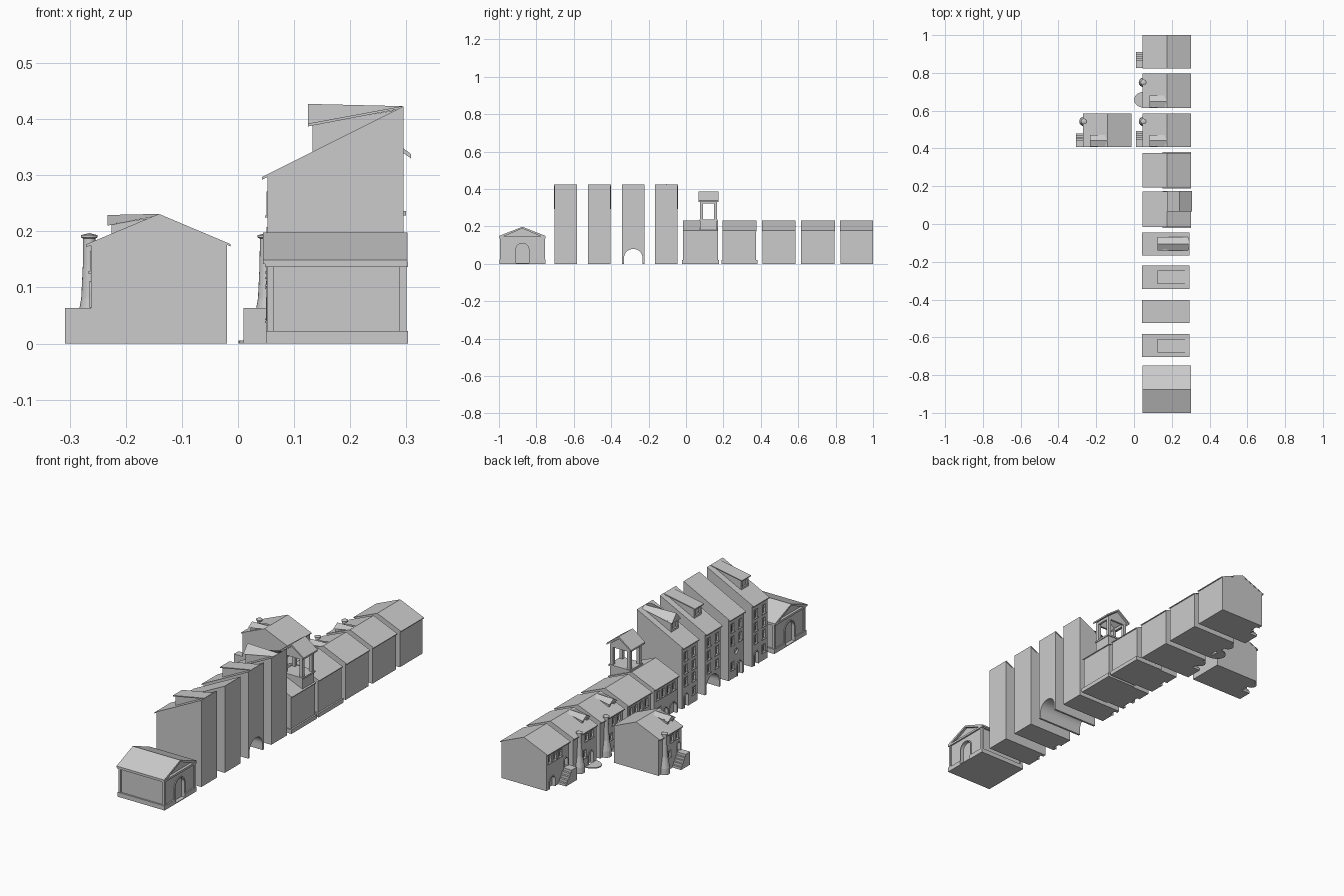
import bpy, bmesh, math
from mathutils import Vector

if "Cube" in bpy.data.objects:
    bpy.data.objects.remove(bpy.data.objects["Cube"])

X0, X1 = 0.053, 0.295      # street wall and rear wall


def extrude(name, pts, vec):
    """Closed planar outline swept along vec."""
    bm = bmesh.new()
    f = bm.faces.new([bm.verts.new(p) for p in pts])
    r = bmesh.ops.extrude_face_region(bm, geom=[f])
    bmesh.ops.translate(bm, vec=Vector(vec),
                        verts=[v for v in r['geom'] if isinstance(v, bmesh.types.BMVert)])
    bmesh.ops.recalc_face_normals(bm, faces=bm.faces)
    me = bpy.data.meshes.new(name)
    bm.to_mesh(me)
    bm.free()
    ob = bpy.data.objects.new(name, me)
    bpy.context.collection.objects.link(ob)
    return ob


def xz(name, prof, y0, y1, dx=0):
    return extrude(name, [(x + dx, y0, z) for x, z in prof], (0, y1 - y0, 0))


def yz(name, prof, x0, x1):
    return extrude(name, [(x0, y, z) for y, z in prof], (x1 - x0, 0, 0))


def box(name, x0, x1, y0, y1, z0, z1):
    return xz(name, [(x0, z0), (x1, z0), (x1, z1), (x0, z1)], y0, y1)


def arch(cy, r, z0, spring, n=12):
    return [(cy - r, z0), (cy + r, z0)] + [
        (cy + r * math.cos(math.pi * i / n), spring + r * math.sin(math.pi * i / n))
        for i in range(n + 1)]


def cut(ob, cutters):
    for c in cutters:
        c.hide_render = True
        m = ob.modifiers.new("cut", 'BOOLEAN')
        m.operation, m.solver, m.object = 'DIFFERENCE', 'EXACT', c
    bpy.context.view_layer.update()
    me = bpy.data.meshes.new_from_object(
        ob.evaluated_get(bpy.context.evaluated_depsgraph_get()))
    ob.modifiers.clear()
    ob.data = me
    for c in cutters:
        bpy.data.objects.remove(c)


def window(x, cy, z0, w, h):
    """Recess cutter plus sill, lintel, jambs and crossing bars."""
    a, b, t = cy - w / 2, cy + w / 2, 0.003
    for n, y0, y1, p, q in (("sill", a - .005, b + .005, z0 - t, z0),
                            ("lintel", a - t, b + t, z0 + h, z0 + h + t),
                            ("jamb", a - t, a, z0, z0 + h),
                            ("jamb", b, b + t, z0, z0 + h)):
        box("window_" + n, x - (.005 if n == "sill" else .002), x + .002, y0, y1, p, q)
    box("window_mullion", x + .003, x + .009, cy - .001, cy + .001, z0, z0 + h)
    box("window_bar", x + .003, x + .009, a, b, z0 + h * .6, z0 + h * .6 + .002)
    return box("window_cutter", x - .01, x + .008, a, b, z0, z0 + h)


def door(x, cy, r, z0, spring):
    s = yz("door_surround", arch(cy, r + .004, z0, spring), x - .003, x + .001)
    cut(s, [yz("c", arch(cy, r, z0 - .01, spring), x - .02, x + .02)])
    return yz("door_cutter", arch(cy, r, z0 - .01 if z0 < .01 else z0, spring), x - .01, x + .014)


def dormer(x_front, x_back, y0, y1, z_low, z_eave, z_top, z_back, gable, dx=0):
    """Roof dormer: wedge wall with a gabled or single-slope roof."""
    m = .006
    c = (y0 + y1) / 2
    w = xz("dormer_wall", [(x_front, z_low), (x_back, z_back - .005), (x_front, z_eave + .003)],
           y0, y1, dx)
    cut(w, [box("c", x_front + dx - .01, x_front + dx + .008, y0 + .012, y1 - .012,
                z_low + (z_eave - z_low) * .3, z_eave - .004)])
    xf = x_front - .008
    if gable:
        bm = bmesh.new()
        p = [bm.verts.new((x + dx, y, z)) for x, y, z in (
            (xf, y0 - m, z_eave), (xf, y1 + m, z_eave), (xf, c, z_top), (x_back, c, z_back),
            (x_back, y0 - m, z_back - .003), (x_back, y1 + m, z_back - .003))]
        for f in ((0, 1, 2), (0, 2, 3, 4), (1, 5, 3, 2), (0, 4, 5, 1), (4, 3, 5)):
            bm.faces.new([p[i] for i in f])
        bmesh.ops.recalc_face_normals(bm, faces=bm.faces)
        me = bpy.data.meshes.new("dormer_roof")
        bm.to_mesh(me)
        bm.free()
        bpy.context.collection.objects.link(bpy.data.objects.new("dormer_roof", me))
    else:
        xz("dormer_roof", [(xf, z_eave), (x_back, z_back - .004), (x_back, z_back),
                           (xf, z_eave + .005)], y0 - m, y1 + m, dx)


def chimney(cx, cy):
    prof = [(.025, 0), (.024, .03), (.019, .055), (.0145, .08), (.0115, .14), (.011, .187),
            (.015, .189), (.015, .193), (0, .197)]
    bm = bmesh.new()
    vs = [bm.verts.new((r, 0, z)) for r, z in [(0, 0)] + prof]
    es = [bm.edges.new(e) for e in zip(vs, vs[1:])]
    bmesh.ops.spin(bm, geom=vs + es, axis=(0, 0, 1), cent=(0, 0, 0), steps=16, angle=2 * math.pi)
    bmesh.ops.remove_doubles(bm, verts=bm.verts, dist=1e-5)
    bmesh.ops.recalc_face_normals(bm, faces=bm.faces)
    me = bpy.data.meshes.new("flared_chimney")
    bm.to_mesh(me)
    bm.free()
    ob = bpy.data.objects.new("flared_chimney", me)
    ob.location = (cx, cy, 0)
    bpy.context.collection.objects.link(ob)


def low_house(y0, y1, dx=0, windows=(), doors=(), plinth=False):
    body = xz("low_house_walls", [(X0, 0), (X1, 0), (X1, .176), (.174, .226), (X0, .176)], y0, y1, dx)
    xz("low_house_roof", [(.045, .172), (.174, .225), (.302, .173), (.302, .177),
                          (.174, .231), (.045, .177)], y0 - .001, y1 + .001, dx)
    cs = [window(X0 + dx, y0 + o, z, w, h) for o, z, w, h in windows]
    cs += [door(X0 + dx, y0 + o, r, z, s) for o, r, z, s in doors]
    if plinth:
        box("low_house_plinth", .15, X1 + .008, y0 - .006, y1 + .006, 0, .02)
    cut(body, cs)


def stairs(y0, x0, dx, length):
    """Solid landing with steps going down along the street wall."""
    n, land = 4, length * .5
    prof = [(y0, 0), (y0, .063), (y0 + land, .063)]
    for i in range(n):
        z = .063 * (1 - (i + 1) / (n + 1))
        prof += [(y0 + land + (length - land) * i / n, z),
                 (y0 + land + (length - land) * (i + 1) / n, z)]
    prof.append((y0 + length, 0))
    yz("entry_stairs", prof, x0 + dx, X0 + dx)


# Low houses: upper windows, raised door, cellar arch
up = [(.035, .128, .02, .034), (.075, .128, .02, .034)]
upper_door = (.025, .012, .064, .095)
low_house(.825, 1.0, 0, [(.07, .128, .022, .034), (.11, .128, .022, .034), (.15, .128, .022, .034)],
          [upper_door, (.13, .02, 0, .035)])
stairs(.825, .01, 0, .085)
low_house(.615, .795, 0, up + [(.09, .05, .022, .036)], [(.043, .017, 0, .05)])
extrude("round_doorstep", [(X0 - .052 * math.sin(math.pi * i / 16),
                            .658 - .042 * math.cos(math.pi * i / 16), 0) for i in range(17)],
        (0, 0, .005))
for dx in (0, -.315):
    low_house(.408, .585, dx, up + [(.095, .06, .02, .03)], [upper_door])
    stairs(.408, .01 if dx == 0 else .007, dx, .085 if dx == 0 else .07)
for dx, y in ((0, .408), (0, .615), (-.315, .408)):
    dormer(.09, .174, y + .008, y + .058, .188, .21, .229, .231, True, dx)
    chimney(.05 + dx, y + .135)

# Two wider street houses
row = [(.035 + .04 * i, .118, .02, .038) for i in range(4)]
low_house(.195, .375, 0, row + [(.035, .04, .022, .036), (.145, .04, .022, .036)],
          [(.09, .018, 0, .05)], True)
low_house(-.015, .17, 0, row + [(.145, .04, .022, .036)],
          [(.04, .026, 0, .035), (.1, .018, 0, .04)], True)

# Open belfry on the rear of one house
tx0, tx1, ty0, ty1 = .187, .295, .075, .165
box("belfry_base", tx0, tx1, ty0, ty1, .15, .236)
box("belfry_sill", tx0 - .004, tx1 + .004, ty0 - .004, ty1 + .004, .228, .236)
for x in (tx0, tx1 - .016):
    for y in (ty0, ty1 - .016):
        box("belfry_post", x, x + .016, y, y + .016, .236, .33)
for y in (ty0, ty1 - .01):
    box("belfry_beam", tx0, tx1, y, y + .01, .322, .336)
    xz("belfry_gable", [(tx0, .336), (tx1, .336), (.241, .376)], y, y + .01)
for x in (tx0, tx1 - .01):
    box("belfry_beam", x, x + .01, ty0, ty1, .322, .336)
xz("belfry_roof", [(.174, .33), (.241, .378), (.308, .33), (.308, .338), (.241, .387), (.174, .338)],
   .066, .174)

# Tall houses with a single roof slope
for i, y0 in enumerate((-.165, -.342, -.523, -.704)):
    y1 = y0 + .12
    c = (y0 + y1) / 2
    body = xz("tall_house_walls", [(X0, 0), (X1, 0), (X1, .418), (X0, .297)], y0, y1)
    xz("tall_house_roof", [(.043, .292), (X1, .418), (X1, .423), (.043, .297)], y0 - .001, y1 + .001)
    rows = (.1, .165, .228) if i == 1 else (.105, .165, .228)
    cs = [window(X0, c + s, z, .022, .04) for z in rows for s in (-.03, .03)
          if not (i == 2 and z < .15)]
    if i == 1:          # through passage
        cs.append(yz("c", arch(c, .05, -.01, .03, 16), 0, .4))
    elif i == 2:        # round window above the door
        ring = [(c + .014 * math.cos(k * math.pi / 8), .125 + .014 * math.sin(k * math.pi / 8))
                for k in range(16)]
        cs += [yz("c", ring, .04, .062), door(X0, c - .025, .018, 0, .05),
               window(X0, c + .03, .045, .022, .035)]
    else:
        cs += [door(X0, c + .028, .015, 0, .05), window(X0, c - .03, .04, .024, .035)]
    cut(body, cs)
    if i != 2:
        dormer(.133, .293, c - .029, c + .029, .335, .387, .427, .423, i == 0)

# Gabled chapel at the near end
body = box("chapel_walls", .056, .296, -.99, -.76, 0, .14)
cut(body, [yz("c", arch(-.875, .035, .004, .075, 16), a, b) for a, b in ((0, .068), (.284, .35))])
plinth = box("chapel_plinth", .05, .303, -.998, -.752, 0, .022)
cut(plinth, [box("c", a, b, -.91, -.84, .004, .05) for a, b in ((0, .068), (.284, .35))])
for x in (.052, .288):
    for y in (-.995, -.767):
        box("chapel_pilaster", x, x + .012, y, y + .012, .02, .138)
for x in (.052, .295):
    s = yz("chapel_arch", arch(-.875, .041, .022, .075, 16), x, x + .005)
    cut(s, [yz("c", arch(-.875, .035, .0, .075, 16), x - .02, x + .02)])
box("chapel_cornice", .048, .303, -.998, -.752, .136, .146)
yz("chapel_gable", [(-.985, .144), (-.765, .144), (-.875, .19)], .06, .29)
yz("chapel_roof", [(-1, .142), (-.985, .142), (-.875, .189), (-.765, .142), (-.75, .142),
                   (-.75, .149), (-.875, .198), (-1, .149)], .045, .302)
